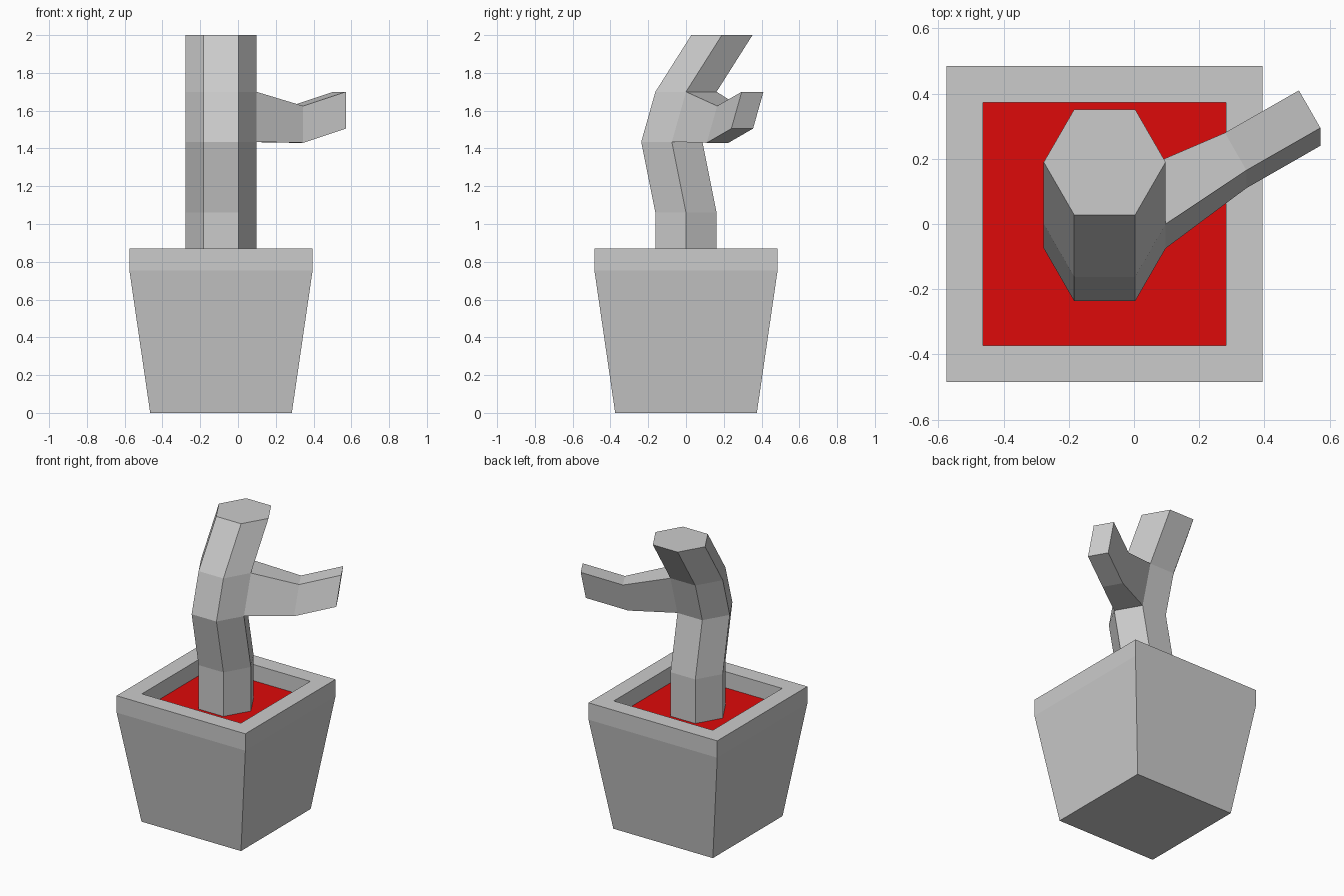
import bpy, bmesh
from math import sin, cos, pi
from mathutils import Vector

if "Cube" in bpy.data.objects:
    bpy.data.objects.remove(bpy.data.objects["Cube"])

CX = -0.09  # pot and trunk axis


def ring(bm, sides, radius, y, z, turn=0.0, ysq=1.0):
    return [bm.verts.new((CX + radius * cos(turn + 2 * pi * i / sides),
                          y + radius * sin(turn + 2 * pi * i / sides), z))
            for i in range(sides)]


def bridge(bm, rings):
    for a, b in zip(rings, rings[1:]):
        n = len(a)
        for i in range(n):
            j = (i + 1) % n
            bm.faces.new((a[i], a[j], b[j], b[i]))


def finish(bm, name):
    mesh = bpy.data.meshes.new(name)
    bm.to_mesh(mesh)
    bm.free()
    ob = bpy.data.objects.new(name, mesh)
    bpy.context.collection.objects.link(ob)
    return ob


# Pot: tapered square body, upright rim, inner wall down to the soil
bm = bmesh.new()
profile = [(0.375, 0), (0.485, 0.755), (0.485, 0.87), (0.373, 0.87), (0.373, 0.76)]
rings = [ring(bm, 4, h * 2 ** 0.5, 0, z, pi / 4) for h, z in profile]
bridge(bm, rings)
bm.faces.new(rings[0][::-1])
finish(bm, "pot")

# Soil
bm = bmesh.new()
bm.faces.new(ring(bm, 4, 0.373 * 2 ** 0.5, 0, 0.76, pi / 4))
soil = finish(bm, "soil")
red = bpy.data.materials.new("soil_red")
red.diffuse_color = (0.73, 0.003, 0.003, 1)
red.use_nodes = True
red.node_tree.nodes["Principled BSDF"].inputs["Base Color"].default_value = red.diffuse_color
soil.data.materials.append(red)

# Trunk: bent hexagonal column, (y, z) per level
bm = bmesh.new()
levels = [(0, 0.76), (0, 1.06), (-0.075, 1.435), (0, 1.70), (0.19, 2.0)]
rings = [ring(bm, 6, 0.187, y, z) for y, z in levels]
bridge(bm, rings)
bm.faces.new(rings[-1])

# Branch: extrude the back-right face of the third segment twice
bm.faces.ensure_lookup_table()
face = bm.faces[12]
# per step: front-bottom corner; the section leans back and runs to back-left
for corner in (Vector((0.345, 0.11, 1.43)), Vector((0.572, 0.24, 1.505))):
    face = bmesh.ops.extrude_discrete_faces(bm, faces=[face])["faces"][0]
    mid = face.calc_center_median()
    spots = [(v.co.x > mid.x, v.co.z > mid.z) for v in face.verts]
    for v, (front, top) in zip(face.verts, spots):
        v.co = corner.copy()
        if not front:
            v.co += Vector((-0.066, 0.115, 0))
        if top:
            v.co += Vector((0, 0.055, 0.195))
bmesh.ops.recalc_face_normals(bm, faces=bm.faces[:])
finish(bm, "trunk_with_branch")
